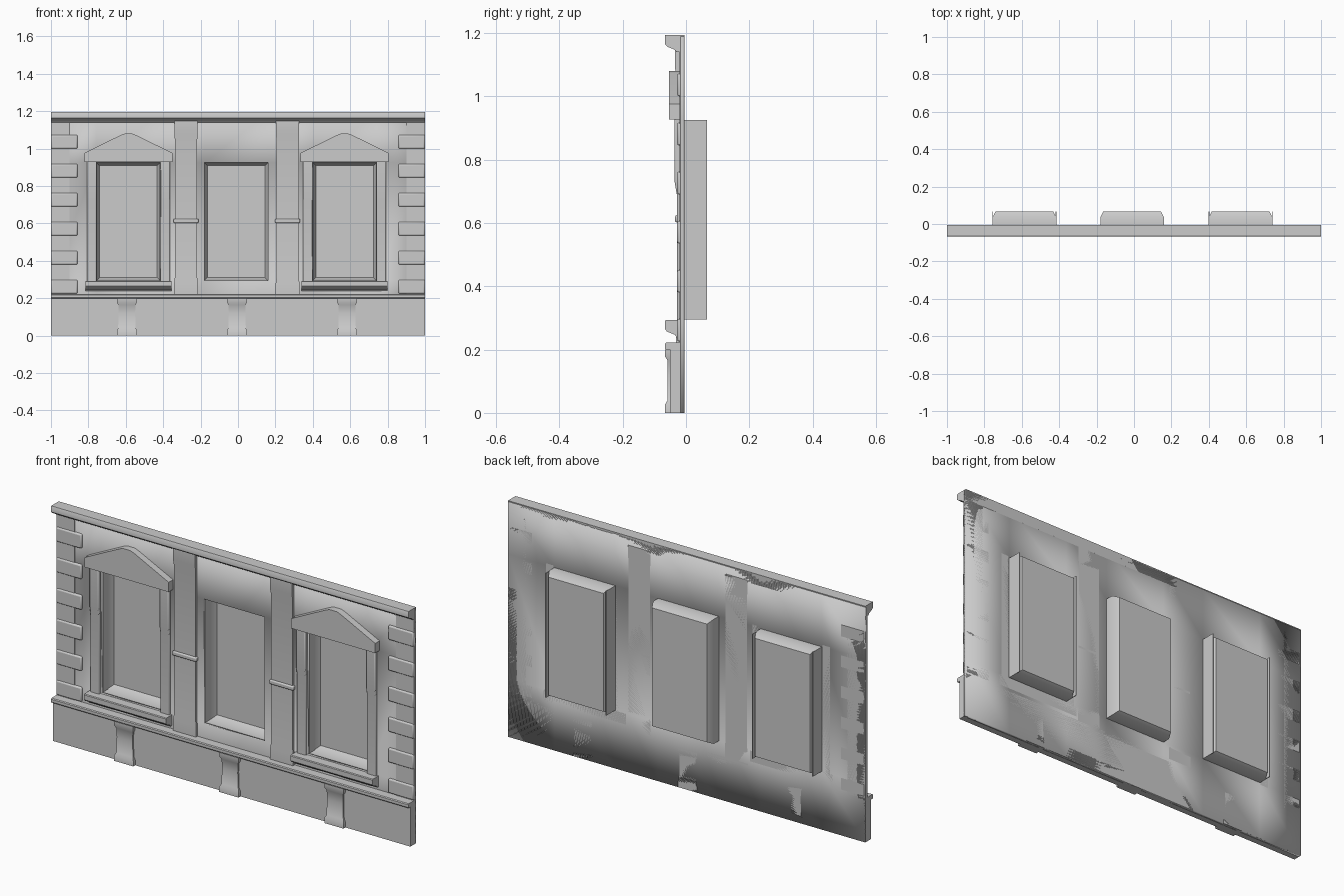
import bpy, bmesh, math
from mathutils import Vector

cube = bpy.data.objects.get("Cube")
if cube:
    bpy.data.objects.remove(cube, do_unlink=True)

stone = bpy.data.materials.new("pale_grey_stone")
stone.use_nodes = True
GREY = (0.6, 0.6, 0.6, 1)
stone.diffuse_color = GREY
stone.node_tree.nodes["Principled BSDF"].inputs["Base Color"].default_value = GREY

BACK, WALL = -0.005, -0.018      # rear and front planes of the wall
LOW, HIGH = 0.295, 0.925         # window opening heights
HALF = 0.17                      # half the opening width
CENTRES = {"right": -0.586, "middle": -0.01, "left": 0.57}


def finish(name, bm, bevel=0, segments=2):
    bmesh.ops.recalc_face_normals(bm, faces=bm.faces)
    mesh = bpy.data.meshes.new(name)
    bm.to_mesh(mesh)
    bm.free()
    obj = bpy.data.objects.new(name, mesh)
    bpy.context.collection.objects.link(obj)
    mesh.materials.append(stone)
    if bevel:
        mod = obj.modifiers.new("soft_edges", 'BEVEL')
        mod.width, mod.segments = bevel, segments
    bpy.ops.object.select_all(action='DESELECT')
    obj.select_set(True)
    bpy.context.view_layer.objects.active = obj
    bpy.ops.object.shade_smooth_by_angle(angle=math.radians(35))
    return obj


def prism(name, points, shift, bevel=0):
    """Extrude a flat outline along a vector."""
    bm = bmesh.new()
    face = bm.faces.new([bm.verts.new(p) for p in points])
    out = bmesh.ops.extrude_face_region(bm, geom=[face])
    verts = [v for v in out["geom"] if isinstance(v, bmesh.types.BMVert)]
    bmesh.ops.translate(bm, verts=verts, vec=Vector(shift))
    return finish(name, bm, bevel)


def moulding(name, x0, x1, profile, bevel=0):
    """Run a (y, z) profile from x0 to x1."""
    return prism(name, [(x0, y, z) for y, z in profile], (x1 - x0, 0, 0), bevel)


def block(name, x0, x1, y0, y1, z0, z1, bevel=0):
    return moulding(name, x0, x1, [(y0, z0), (y1, z0), (y1, z1), (y0, z1)], bevel)


def flared(name, x, sections):
    """Stack of (z, half width, front y) sections standing on the wall."""
    bm = bmesh.new()
    rings = [[bm.verts.new(p) for p in ((x - w, BACK, z), (x - w, y, z), (x + w, y, z), (x + w, BACK, z))]
             for z, w, y in sections]
    for a, b in zip(rings, rings[1:]):
        for i in range(4):
            j = (i + 1) % 4
            bm.faces.new((a[i], a[j], b[j], b[i]))
    bm.faces.new(rings[0])
    bm.faces.new(rings[-1])
    return finish(name, bm)


# Wall sheet with three openings, thickened
bm = bmesh.new()
xs = [-1] + [c + s * HALF for c in CENTRES.values() for s in (-1, 1)] + [1]
zs = [0, LOW, HIGH, 1.19]
grid = [[bm.verts.new((x, BACK, z)) for z in zs] for x in xs]
for i in range(len(xs) - 1):
    for k in range(3):
        if not (k == 1 and i % 2):
            bm.faces.new((grid[i][k], grid[i + 1][k], grid[i + 1][k + 1], grid[i][k + 1]))
wall = finish("wall", bm)
wall.data.flip_normals()
if wall.data.polygons[0].normal.y < 0:
    wall.data.flip_normals()
solid = wall.modifiers.new("thickness", 'SOLIDIFY')
solid.thickness, solid.offset = BACK - WALL, -1

# Window recesses: shells narrowing to a rear pane
for side, c in CENTRES.items():
    bm = bmesh.new()
    rings = []
    for y, inset in ((BACK, 0), (0.035, 0), (0.067, 0.016)):
        w, lo, hi = HALF - inset, LOW + inset, HIGH - inset
        rings.append([bm.verts.new((c + a * w, y, z)) for a, z in ((-1, lo), (1, lo), (1, hi), (-1, hi))])
    for a, b in zip(rings, rings[1:]):
        for i in range(4):
            j = (i + 1) % 4
            bm.faces.new((a[i], a[j], b[j], b[i]))
    bm.faces.new(rings[-1])
    finish(side + "_window_recess", bm)

# Surrounds of the two outer windows
for side in ("right", "left"):
    c = CENTRES[side]
    for end, s in (("right", -1), ("left", 1)):
        inner, outer = sorted((c + s * HALF, c + s * 0.222))
        moulding(f"{side}_window_{end}_jamb", inner, outer,
                 [(BACK, 0.28), (-0.029, 0.28), (-0.029, 0.69), (-0.036, 0.73), (-0.036, 0.94), (BACK, 0.94)], 0.005)
        edge = c + s * (HALF - 0.001)
        block(f"{side}_window_{end}_rear_fin", edge - 0.002, edge + 0.002, BACK, 0.067, LOW, HIGH)
    moulding(side + "_window_sill", c - 0.23, c + 0.23,
             [(BACK, 0.293), (-0.064, 0.293), (-0.067, 0.289), (-0.067, 0.265), (-0.06, 0.257),
              (-0.035, 0.247), (-0.03, 0.238), (BACK, 0.238)])
    outline = [(-0.235, 0.928), (0.235, 0.928), (0.235, 0.977), (0.04, 1.073), (0.02, 1.08),
               (-0.02, 1.08), (-0.04, 1.073), (-0.235, 0.977)]
    prism(side + "_window_pediment", [(c + x, -0.053, z) for x, z in outline], (0, 0.04, 0))

# Pilasters with a middle band
for side, x in (("right", -0.278), ("left", 0.265)):
    flared(side + "_pilaster", x, [(0.22, 0.064, -0.031), (0.275, 0.064, -0.031), (0.31, 0.06, -0.027),
                                   (1.05, 0.06, -0.027), (1.09, 0.062, -0.035), (1.15, 0.062, -0.035)])
    block(side + "_pilaster_band", x - 0.067, x + 0.067, BACK, -0.035, 0.602, 0.625, 0.006)

# Corner panels and rounded corner stones
for side, s in (("right", -1), ("left", 1)):
    x0, x1 = sorted((s, s * 0.9))
    block(side + "_corner_panel", x0, x1, BACK, -0.021, 0.22, 1.145)
    x0, x1 = sorted((s, s * 0.858))
    for i in range(6):
        z = 0.225 + i * 0.155
        block(f"{side}_corner_stone_{i + 1}", x0, x1, BACK, -0.028, z, z + 0.073, 0.007)

# Plinth, ledge and brackets
block("plinth", -1, 1, BACK, -0.05, 0, 0.205)
moulding("plinth_ledge", -1, 1, [(BACK, 0.2), (-0.064, 0.2), (-0.067, 0.204), (-0.067, 0.218),
                                 (-0.063, 0.222), (BACK, 0.222)])
for side, x in (("right", -0.594), ("middle", -0.005), ("left", 0.583)):
    flared(side + "_plinth_bracket", x, [(0, 0.054, -0.066), (0.027, 0.054, -0.066), (0.04, 0.047, -0.058),
                                         (0.12, 0.044, -0.058), (0.165, 0.046, -0.058), (0.178, 0.053, -0.066),
                                         (0.2, 0.053, -0.066)])

# Cornice
moulding("cornice", -1, 1, [(BACK, 1.195), (-0.065, 1.195), (-0.067, 1.192), (-0.067, 1.165), (-0.058, 1.157),
                            (-0.036, 1.148), (-0.03, 1.14), (BACK, 1.14)])
